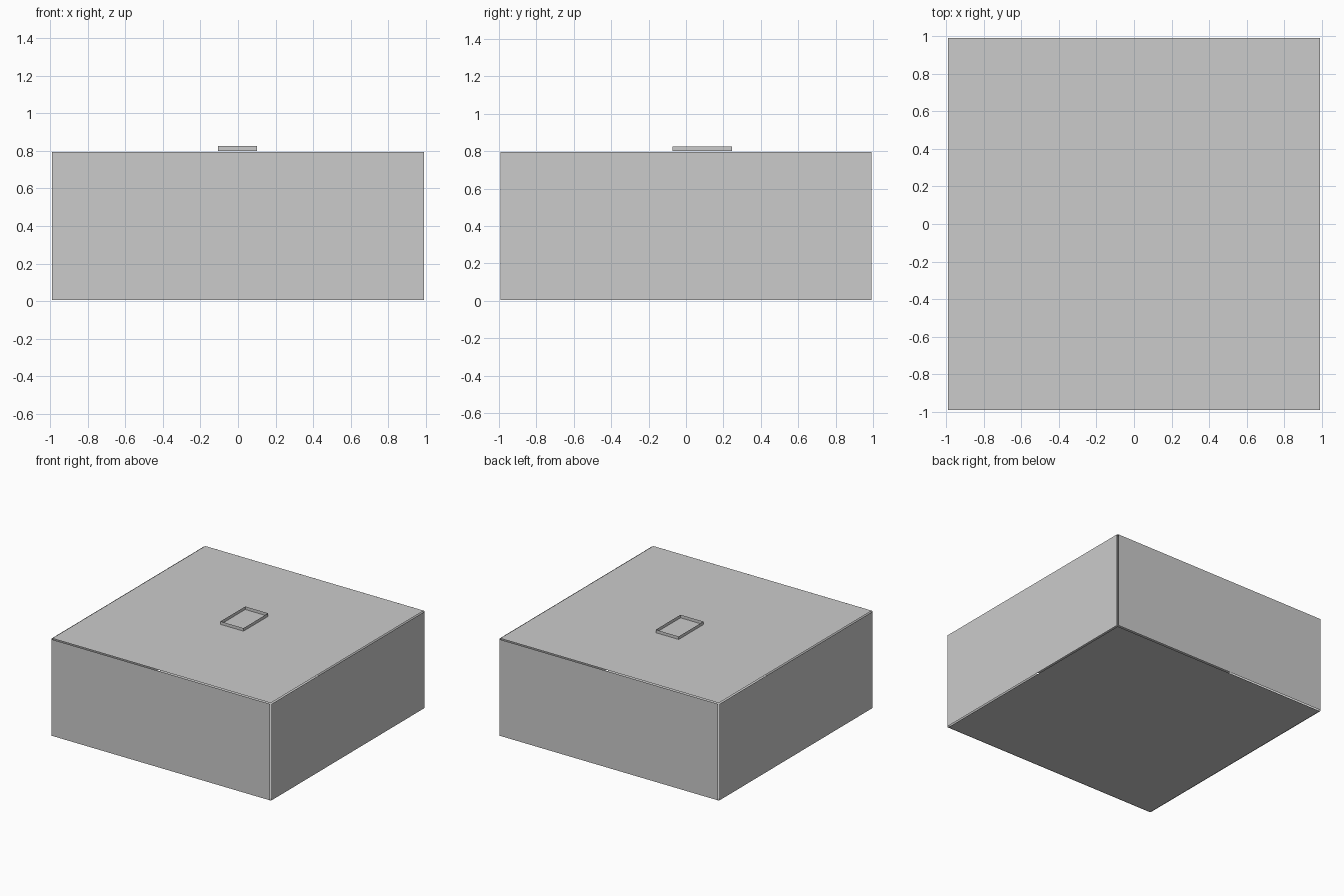
import bpy
from mathutils import Vector

if "Cube" in bpy.data.objects:
    bpy.data.objects.remove(bpy.data.objects["Cube"])


def panel(name, center, u, v):
    """Thin single-sheet rectangle: centre plus two half-extent vectors."""
    c, u, v = Vector(center), Vector(u), Vector(v)
    mesh = bpy.data.meshes.new(name)
    mesh.from_pydata([c - u - v, c + u - v, c + u + v, c - u + v], [], [(0, 1, 2, 3)])
    obj = bpy.data.objects.new(name, mesh)
    bpy.context.collection.objects.link(obj)
    return obj


def four_walls(prefix, cx, cy, cz, hx, hy, hz, gap):
    """Four upright sheets around a rectangle, each stopping short of the corners."""
    lx, ly = hx - gap, hy - gap
    panel(prefix + "_front", (cx, cy - hy, cz), (lx, 0, 0), (0, 0, hz))
    panel(prefix + "_back", (cx, cy + hy, cz), (-lx, 0, 0), (0, 0, hz))
    panel(prefix + "_right", (cx + hx, cy, cz), (0, ly, 0), (0, 0, hz))
    panel(prefix + "_left", (cx - hx, cy, cz), (0, -ly, 0), (0, 0, hz))


GAP = 0.009
HEIGHT = 0.8

# Room shell: floor, ceiling and walls with narrow open seams
panel("floor", (0, 0, 0), (-1 + GAP, 0, 0), (0, 1 - GAP, 0))
panel("ceiling", (0, 0, HEIGHT), (1 - GAP, 0, 0), (0, 1 - GAP, 0))
four_walls("wall", 0, 0, HEIGHT / 2, 1, 1, HEIGHT / 2 - 0.005, GAP)

# Low open-topped frame standing on the ceiling
four_walls("roof_frame", -0.003, 0.087, HEIGHT + 0.0125, 0.104, 0.16, 0.0125, 0)
